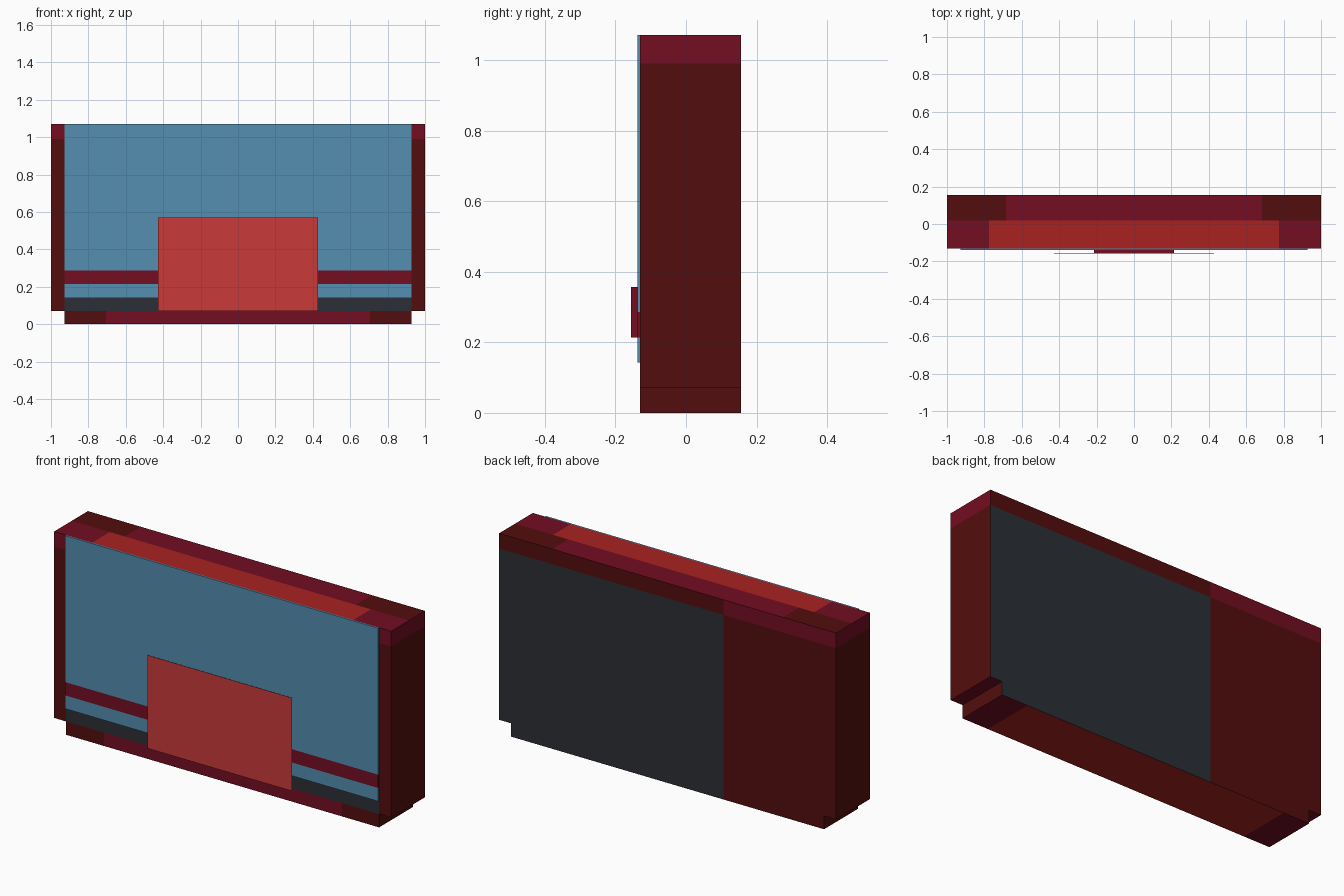
import bpy
import bmesh
from mathutils import Vector

if "Cube" in bpy.data.objects:
    bpy.data.objects.remove(bpy.data.objects["Cube"])

U = 1 / 14            # base unit of the design
FRONT, BACK = -0.13, 0.156
LIP = -0.138          # outer surface of the front panels


def linear(code):
    """Hex colour to linear RGBA."""
    values = [int(code[i:i + 2], 16) / 255 for i in (0, 2, 4)]
    return [v / 12.92 if v <= 0.04045 else ((v + 0.055) / 1.055) ** 2.4 for v in values] + [1]


def material(name, code):
    mat = bpy.data.materials.new(name)
    mat.use_nodes = True
    mat.diffuse_color = linear(code)
    bsdf = mat.node_tree.nodes["Principled BSDF"]
    bsdf.inputs["Base Color"].default_value = linear(code)
    bsdf.inputs["Roughness"].default_value = 0.8
    return mat


dark_red = material("dark red", "540D0E")
maroon = material("maroon", "730D22")
red = material("red", "A92221")
charcoal = material("charcoal", "2B2F36")
blue = material("steel blue", "548EB0")
bright_red = material("bright red", "CA3A3A")
BODY = [dark_red, maroon, red, charcoal]


def finish(name, bm, mats):
    mesh = bpy.data.meshes.new(name)
    bm.to_mesh(mesh)
    bm.free()
    for mat in mats:
        mesh.materials.append(mat)
    obj = bpy.data.objects.new(name, mesh)
    bpy.context.collection.objects.link(obj)
    return obj


def box(name, half_width, y0, y1, z0, z1, mat):
    bm = bmesh.new()
    bmesh.ops.create_cube(bm, size=1)
    bmesh.ops.scale(bm, vec=(2 * half_width, y1 - y0, z1 - z0), verts=bm.verts)
    bmesh.ops.translate(bm, vec=(0, (y0 + y1) / 2, (z0 + z1) / 2), verts=bm.verts)
    return finish(name, bm, [mat])


def body_colour(normal, c):
    """Choose the body colour from the direction and place of a face."""
    side = abs(c.x)
    if normal.z > 0.5:                                   # top
        if c.y > 0.02:
            return maroon if side < 0.685 else dark_red
        return red if side < 0.775 else maroon
    if normal.z < -0.5:                                  # underside
        return red if side < 0.775 else maroon
    if normal.y > 0.5:                                   # back
        if c.x > -0.333:
            return dark_red if c.z > 0.99 else charcoal
        return maroon if c.z > 0.99 else dark_red
    if normal.y < -0.5:                                  # front
        if c.z < U:
            return maroon if side < 0.705 else dark_red
        if side < 13 * U:
            return charcoal
    return maroon if c.z > 0.99 else dark_red            # ends and rims


# Body: stepped outline pushed back, then cut along the colour borders
bm = bmesh.new()
half = [(13 * U, 0), (13 * U, U), (1, U), (1, 15 * U)]
outline = half + [(-x, z) for x, z in reversed(half)]
face = bm.faces.new([bm.verts.new((x, FRONT, z)) for x, z in outline])
pushed = bmesh.ops.extrude_face_region(bm, geom=[face])["geom"]
bmesh.ops.translate(bm, vec=(0, BACK - FRONT, 0),
                    verts=[v for v in pushed if isinstance(v, bmesh.types.BMVert)])

cuts = [((0, 0, z), (0, 0, 1)) for z in (U, 0.99)]
cuts += [((0, 0.02, 0), (0, 1, 0)), ((-0.333, 0, 0), (1, 0, 0))]
for x in (13 * U, 0.775, 0.705, 0.685):
    cuts += [((x, 0, 0), (1, 0, 0)), ((-x, 0, 0), (1, 0, 0))]
for point, direction in cuts:
    bmesh.ops.bisect_plane(bm, geom=bm.verts[:] + bm.edges[:] + bm.faces[:], dist=1e-5,
                           plane_co=Vector(point), plane_no=Vector(direction))
bmesh.ops.recalc_face_normals(bm, faces=bm.faces)
for f in bm.faces:
    f.material_index = BODY.index(body_colour(f.normal, f.calc_center_median()))
finish("body", bm, BODY)

# Front panels, from top to bottom
box("upper_panel", 13 * U, LIP, FRONT, 4 * U, 15 * U, blue)
box("trim_stripe", 13 * U, LIP, FRONT, 3 * U, 4 * U, maroon)
box("lower_panel", 13 * U, LIP, FRONT, 2 * U, 3 * U, blue)

# Raised block carrying the thin centre plate
box("centre_block", 3 * U, -0.1555, LIP, 3 * U, 5 * U, maroon)
box("centre_plate", 6 * U, -0.1565, -0.1555, U, 8 * U, bright_red)
